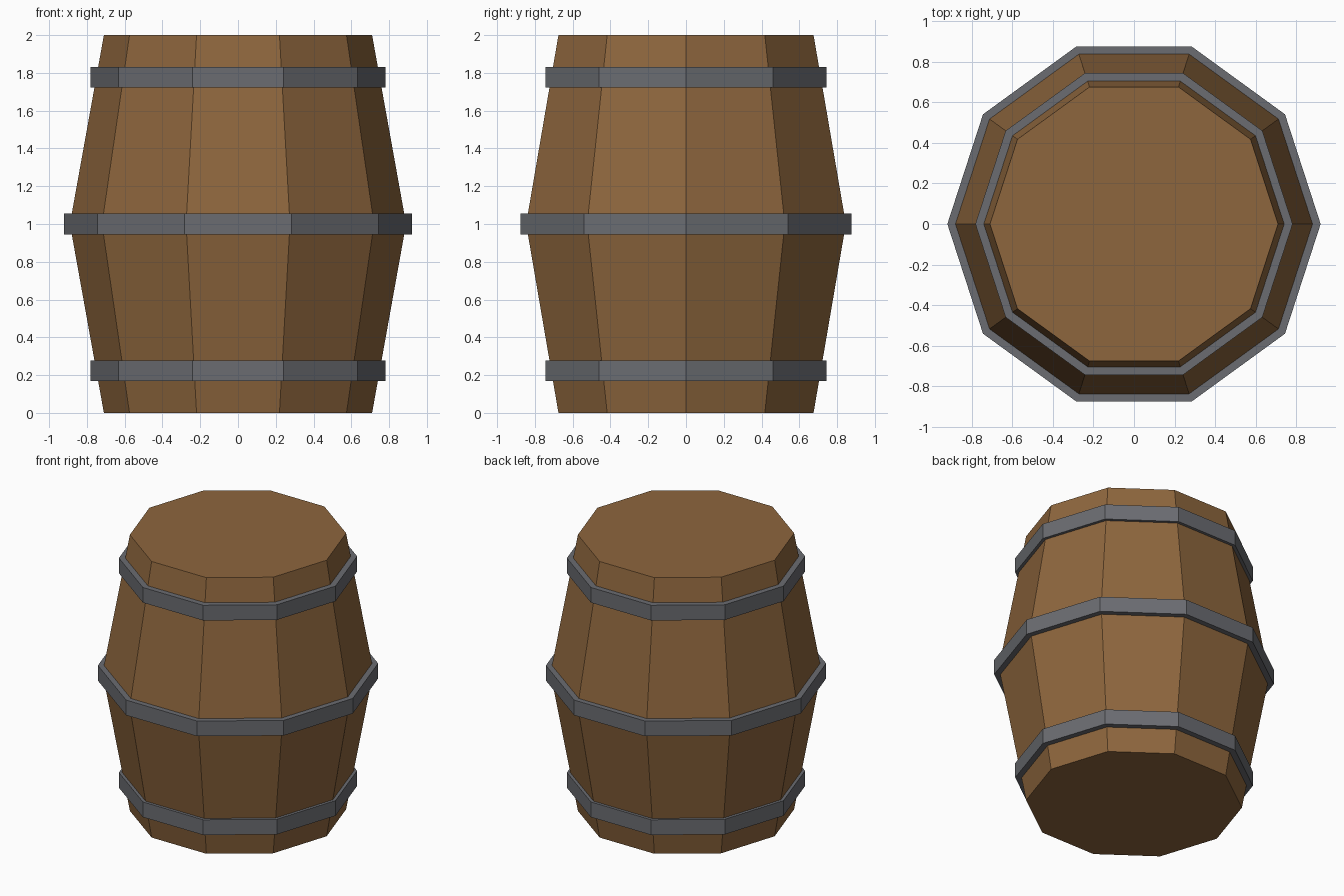
import bpy
import bmesh
import math

if "Cube" in bpy.data.objects:
    bpy.data.objects.remove(bpy.data.objects["Cube"])

SIDES = 10
BULGE, END = 0.89, 0.71


def material(name, color):
    mat = bpy.data.materials.new(name)
    mat.diffuse_color = color
    mat.use_nodes = True
    mat.node_tree.nodes["Principled BSDF"].inputs["Base Color"].default_value = mat.diffuse_color
    return mat


def lathe(name, profile, mat, closed=False):
    """Sweep (radius, z) points round z; cap the ends or close the loop."""
    bm = bmesh.new()
    rings = [[bm.verts.new((r * math.cos(2 * math.pi * i / SIDES),
                            r * math.sin(2 * math.pi * i / SIDES), z))
              for i in range(SIDES)] for r, z in profile]
    pairs = list(zip(rings, rings[1:]))
    if closed:
        pairs.append((rings[-1], rings[0]))
    else:
        bm.faces.new(rings[0])
        bm.faces.new(rings[-1])
    for a, b in pairs:
        for i in range(SIDES):
            j = (i + 1) % SIDES
            bm.faces.new((a[i], a[j], b[j], b[i]))
    bmesh.ops.recalc_face_normals(bm, faces=bm.faces)
    mesh = bpy.data.meshes.new(name)
    bm.to_mesh(mesh)
    bm.free()
    mesh.materials.append(mat)
    obj = bpy.data.objects.new(name, mesh)
    bpy.context.collection.objects.link(obj)
    return obj


def body_radius(z):
    return BULGE - (BULGE - END) * abs(z - 1)


wood = material("wood", (0.27, 0.133, 0.047, 1))
iron = material("iron", (0.145, 0.15, 0.165, 1))

# Wooden body with straight taper to both ends
lathe("barrel_body", [(END, 0), (BULGE, 1), (END, 2)], wood)

# Three flat iron hoops, inner wall just inside the wood
for name, z, outer in (("lower_hoop", 0.223, 0.782),
                       ("middle_hoop", 1.0, 0.92),
                       ("upper_hoop", 1.777, 0.782)):
    lo, hi = z - 0.055, z + 0.055
    inner = min(body_radius(lo), body_radius(hi)) - 0.005
    lathe(name, [(inner, lo), (outer, lo), (outer, hi), (inner, hi)], iron, closed=True)
